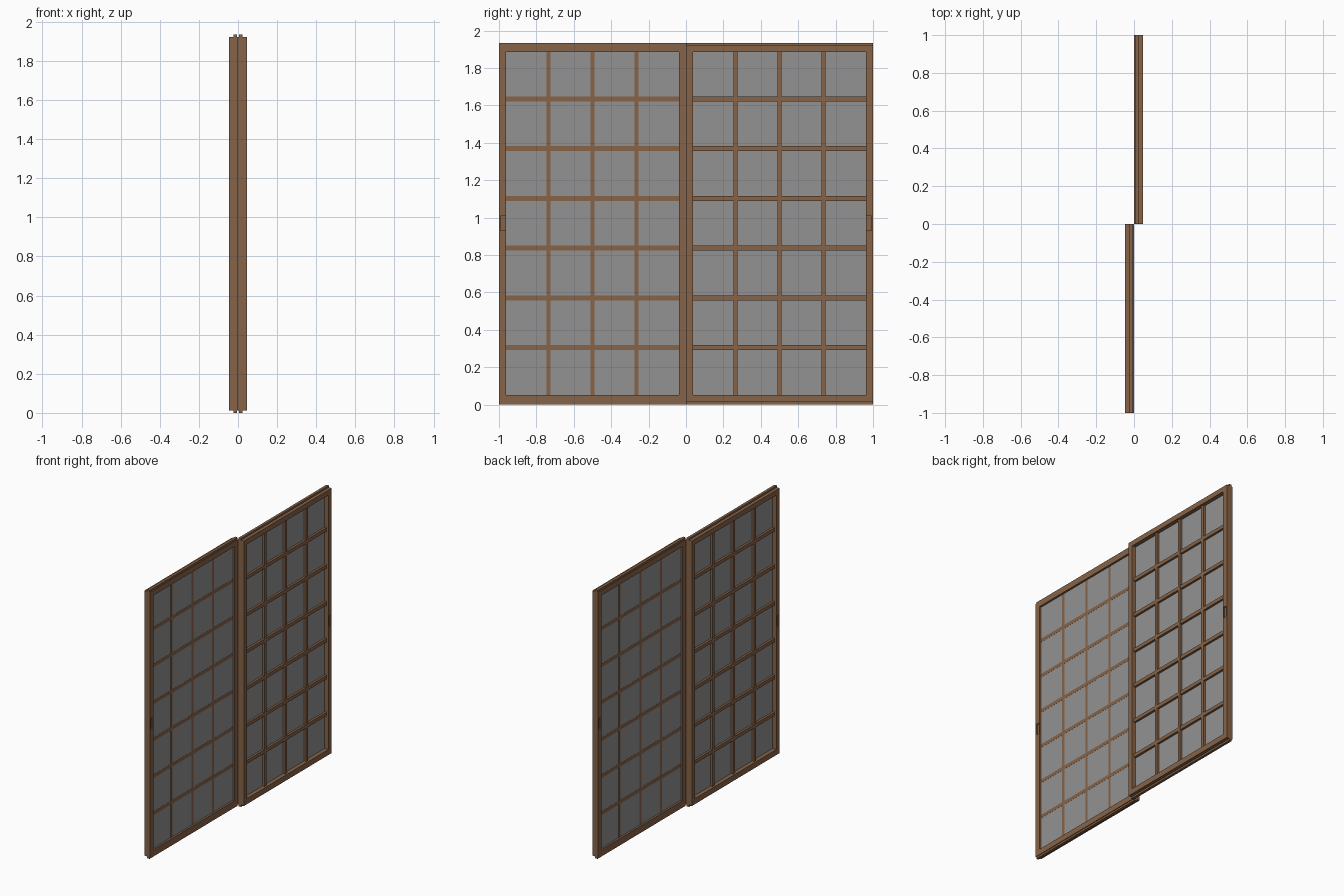
import bpy
from mathutils import Matrix

if "Cube" in bpy.data.objects:
    bpy.data.objects.remove(bpy.data.objects["Cube"])

def material(name, rgb):
    m = bpy.data.materials.new(name)
    m.diffuse_color = (*rgb, 1)
    m.use_nodes = True
    m.node_tree.nodes["Principled BSDF"].inputs["Base Color"].default_value = m.diffuse_color
    return m

WOOD = material("brown wood", (0.24, 0.125, 0.063))
PAPER = material("grey paper", (0.29, 0.29, 0.29))
TOP, X_OUT = 1.935, 0.047
STILE, RAIL_LO, RAIL_HI = 0.038, 0.053, 1.885
HANDLE = (0.966, 0.993, 0.93, 1.01)      # y0, y1, z0, z1

def box(name, x, y, z, mat, turn):
    """Box from ranges, turned half round z for the second door."""
    bpy.ops.mesh.primitive_cube_add(size=1)
    o = bpy.context.object
    o.name = name
    o.data.transform(Matrix.Translation([(a + b) / 2 for a, b in (x, y, z)])
                     @ Matrix.Diagonal([b - a for a, b in (x, y, z)] + [1]))
    if turn:
        o.data.transform(Matrix.Diagonal((-1, -1, 1, 1)))
    o.data.materials.append(mat)
    return o

for turn, side in ((False, "right"), (True, "left")):
    def part(name, x, y, z, mat=WOOD):
        return box(f"{side}_{name}", x, y, z, mat, turn)

    body_x, body_z = (0, X_OUT), (0.013, TOP - 0.013)
    # stiles, the outer one with a finger pull recessed in both faces
    part("inner_stile", body_x, (0, STILE), body_z)
    pull_stile = part("pull_stile", body_x, (1 - STILE, 1), body_z)
    y0, y1, z0, z1 = HANDLE
    for face, x in (("inside", (-0.01, 0.01)), ("outside", (X_OUT - 0.01, X_OUT + 0.01))):
        cutter = part(f"{face}_pull_cutter", x, (y0, y1), (z0, z1))
        cutter.hide_render = True
        mod = pull_stile.modifiers.new(face, 'BOOLEAN')
        mod.operation, mod.solver, mod.object = 'DIFFERENCE', 'EXACT', cutter
        bpy.context.view_layer.objects.active = pull_stile
        bpy.ops.object.modifier_apply(modifier=face)
        bpy.data.objects.remove(cutter)
    # rails and the tongues that run in the tracks
    part("bottom_rail", body_x, (STILE, 1 - STILE), (body_z[0], RAIL_LO))
    part("top_rail", body_x, (STILE, 1 - STILE), (RAIL_HI, body_z[1]))
    part("bottom_tongue", (0.005, 0.024), (0, 1), (0, body_z[0]))
    part("top_tongue", (0.005, 0.024), (0, 1), (body_z[1], TOP))
    # paper sheet, with lattice standing proud on the outside
    part("paper", (0.014, 0.018), (STILE, 1 - STILE), (RAIL_LO, RAIL_HI), PAPER)
    for i in range(3):
        y = 0.2645 + 0.2355 * i
        part(f"upright_bar_{i + 1}", (0.013, 0.034), (y - 0.011, y + 0.011), (RAIL_LO, RAIL_HI))
    for i in range(6):
        z = 0.305 + 0.266 * i
        part(f"cross_bar_{i + 1}", (0.0132, 0.0338), (STILE, 1 - STILE), (z - 0.013, z + 0.013))
